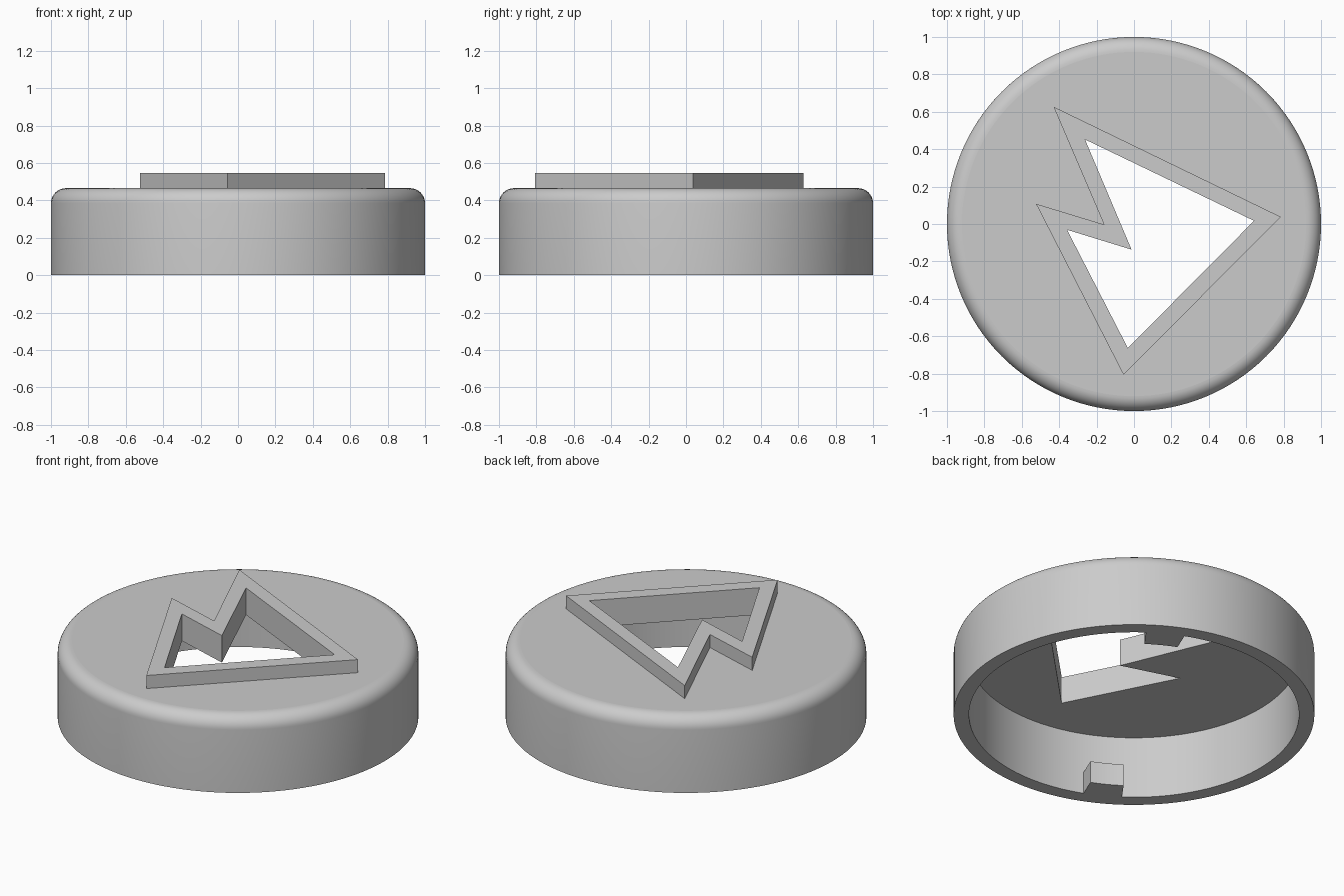
import bpy, bmesh
from math import sin, cos, pi, radians

if "Cube" in bpy.data.objects:
    bpy.data.objects.remove(bpy.data.objects["Cube"], do_unlink=True)

RADIUS, BORE = 1.0, 0.915
TOP, CEILING, RIM_TOP = 0.465, 0.38, 0.545
FILLET = 0.08

grey = bpy.data.materials.new("plain grey")
grey.use_nodes = True
colour = (0.6, 0.6, 0.6, 1)
grey.diffuse_color = colour
grey.node_tree.nodes["Principled BSDF"].inputs["Base Color"].default_value = colour


def finish(bm, name):
    bmesh.ops.recalc_face_normals(bm, faces=bm.faces[:])
    mesh = bpy.data.meshes.new(name)
    bm.to_mesh(mesh)
    bm.free()
    mesh.materials.append(grey)
    obj = bpy.data.objects.new(name, mesh)
    bpy.context.collection.objects.link(obj)
    return obj


def activate(obj):
    bpy.ops.object.select_all(action='DESELECT')
    obj.select_set(True)
    bpy.context.view_layer.objects.active = obj


def prism(name, outline, z0, z1):
    bm = bmesh.new()
    face = bm.faces.new([bm.verts.new((x, y, z0)) for x, y in outline])
    new = bmesh.ops.extrude_face_region(bm, geom=[face])["geom"]
    for v in new:
        if isinstance(v, bmesh.types.BMVert):
            v.co.z = z1
    return finish(bm, name)


def cut(obj, cutter):
    activate(obj)
    mod = obj.modifiers.new("opening", 'BOOLEAN')
    mod.operation, mod.solver, mod.object = 'DIFFERENCE', 'EXACT', cutter
    bpy.ops.object.modifier_apply(modifier=mod.name)


# Hollow cap: rounded wall profile turned around z, then both discs filled
profile = []
for i in range(11):
    a = pi / 2 * (1 - i / 10)
    profile.append((RADIUS - FILLET + FILLET * cos(a), TOP - FILLET + FILLET * sin(a)))
profile += [(RADIUS, 0), (BORE, 0), (BORE, CEILING)]
bm = bmesh.new()
verts = [bm.verts.new((r, 0, z)) for r, z in profile]
edges = [bm.edges.new(pair) for pair in zip(verts, verts[1:])]
bmesh.ops.spin(bm, geom=verts + edges, cent=(0, 0, 0), axis=(0, 0, 1),
               angle=2 * pi, steps=128)
bmesh.ops.remove_doubles(bm, verts=bm.verts[:], dist=0.0001)
bmesh.ops.holes_fill(bm, edges=[e for e in bm.edges if e.is_boundary], sides=0)
cap = finish(bm, "cap_body")

# Raised notched-triangle rim around the opening
outer = [(-0.43, 0.627), (0.785, 0.038), (-0.056, -0.806), (-0.524, 0.108), (-0.16, -0.003)]
inner = [(-0.262, 0.452), (0.642, 0.017), (-0.033, -0.663), (-0.358, -0.031), (-0.013, -0.137)]
rim = prism("raised_rim", outer, TOP, RIM_TOP)

# Opening cut through the rim and the cap
cutter = prism("opening_cutter", inner, 0.2, 0.8)
cutter.hide_render = True
cut(rim, cutter)
cut(cap, cutter)
bpy.data.objects.remove(cutter, do_unlink=True)

# Smooth walls, flat discs
activate(cap)
bpy.ops.object.shade_smooth_by_angle(angle=radians(30))
for poly in cap.data.polygons:
    if abs(poly.normal.z) > 0.999:
        poly.use_smooth = False

# Two opposite locking tabs inside the bore
for name, centre in (("back_tab", 61), ("front_tab", 241)):
    angles = [radians(centre - 6.8 + 13.6 * i / 6) for i in range(7)]
    outline = [(0.787 * cos(a), 0.787 * sin(a)) for a in angles]
    outline += [(0.918 * cos(a), 0.918 * sin(a)) for a in reversed(angles)]
    tab = prism(name, outline, 0, 0.135)
    activate(tab)
    bpy.ops.object.shade_smooth_by_angle(angle=radians(30))
